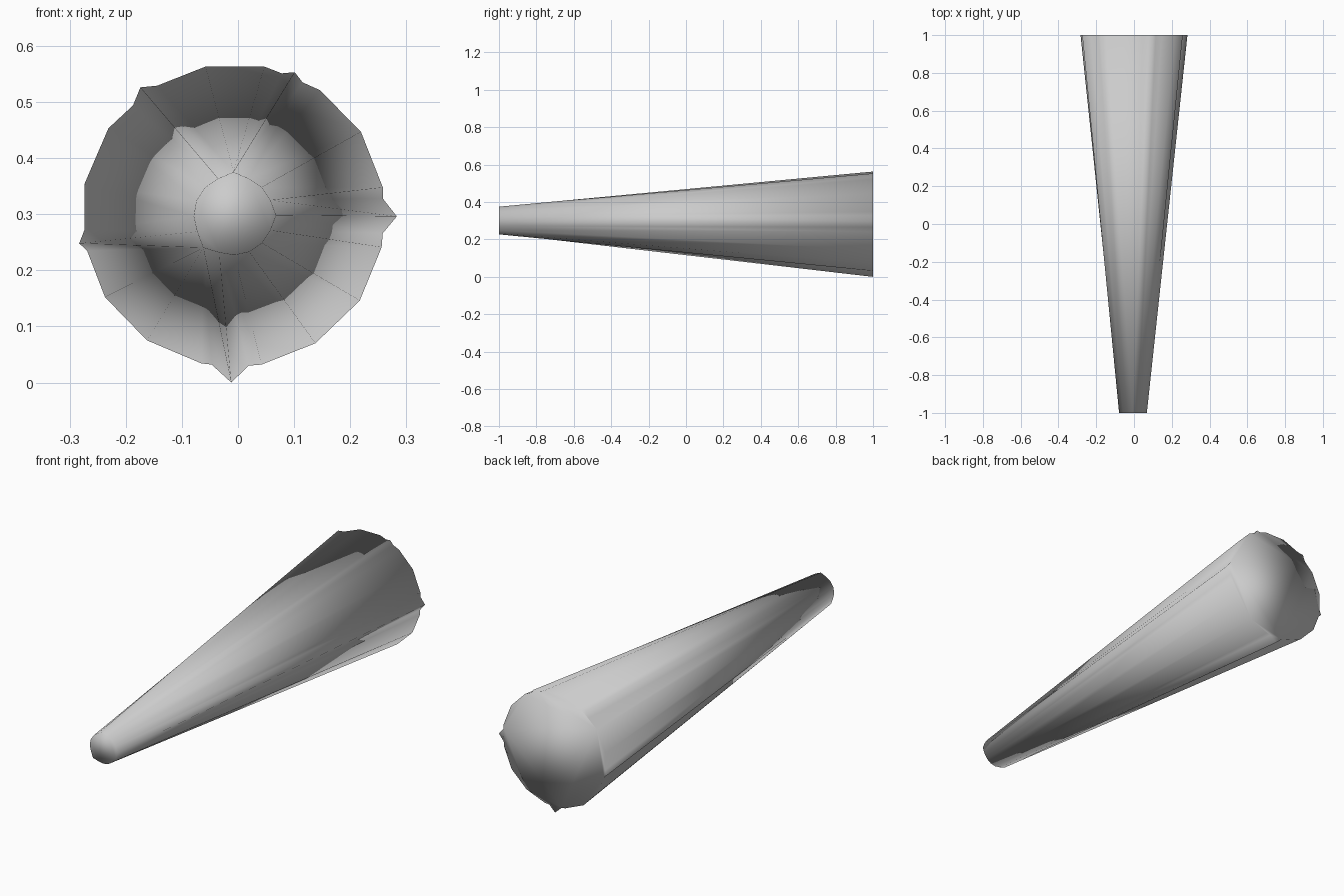
import bpy, bmesh, math
from math import cos, sin, radians

if "Cube" in bpy.data.objects:
    bpy.data.objects.remove(bpy.data.objects["Cube"])

# Wide rear rim (x, z), split into sectors running clockwise from ridge to ridge
TL, TR, R, B, L = (-.174, .526), (.101, .553), (.283, .296), (-.012, 0), (-.283, .248)
top = [TL, (-.144, .529), (-.058, .563), (.047, .563), (.078, .551), TR]
upper_right = [TR, (.115, .535), (.146, .521), (.219, .447), (.258, .348), (.258, .328), R]
lower_right = [R, (.258, .266), (.256, .241), (.217, .146), (.138, .07), (.042, .032), (.019, .03), B]
lower_left = [B, (-.047, .032), (-.065, .034), (-.162, .075), (-.237, .152), (-.269, .235), L]
upper_left = [L, (-.274, .271), (-.274, .353), (-.231, .453), (-.187, .494), TL]

# Narrow front rim: circle with small points at three ridge angles
CX, CZ, RADIUS = -.008, .298, .071
RIDGE = {90: .077, 0: .076, -133: .079, -270: .077}


def front_arc(a0, a1, n):
    pts = []
    for i in range(n + 1):
        a = a0 + (a1 - a0) * i / n if n else a0
        r = RIDGE[a] if i in (0, n) else RADIUS
        pts.append((CX + r * cos(radians(a)), CZ + r * sin(radians(a))))
    return pts


sectors = [(top, [front_arc(90, 90, 0)[0]]),
           (upper_right, front_arc(90, 0, 4)),
           (lower_right, front_arc(0, -133, 6)),
           (lower_left, [front_arc(-133, -133, 0)[0]]),
           (upper_left, front_arc(-133, -270, 6))]

bm = bmesh.new()
cache = {}


def vert(p, y):
    key = (round(p[0], 4), y, round(p[1], 4))
    if key not in cache:
        cache[key] = bm.verts.new((p[0], y, p[1]))
    return cache[key]


# Tapered wall: stitch each rear sector to its front arc
rear_rim, front_rim = [], []
for big, small in sectors:
    b = [vert(p, 1) for p in big]
    s = [vert(p, -1) for p in small]
    rear_rim += b[:-1]
    front_rim += s[:-1]
    i = j = 0
    nb, ns = len(b) - 1, len(s) - 1
    while i < nb or j < ns:
        if j == ns or (i < nb and (i + 1) / nb <= (j + 1) / ns):
            bm.faces.new((b[i], b[i + 1], s[j]))
            i += 1
        else:
            bm.faces.new((b[i], s[j + 1], s[j]))
            j += 1

# End caps
bm.faces.new(rear_rim)
bm.faces.new(front_rim)
bmesh.ops.recalc_face_normals(bm, faces=bm.faces[:])
for f in bm.faces:
    f.smooth = True

mesh = bpy.data.meshes.new("tapered_shaft")
bm.to_mesh(mesh)
bm.free()
bpy.context.collection.objects.link(bpy.data.objects.new("tapered_shaft", mesh))
